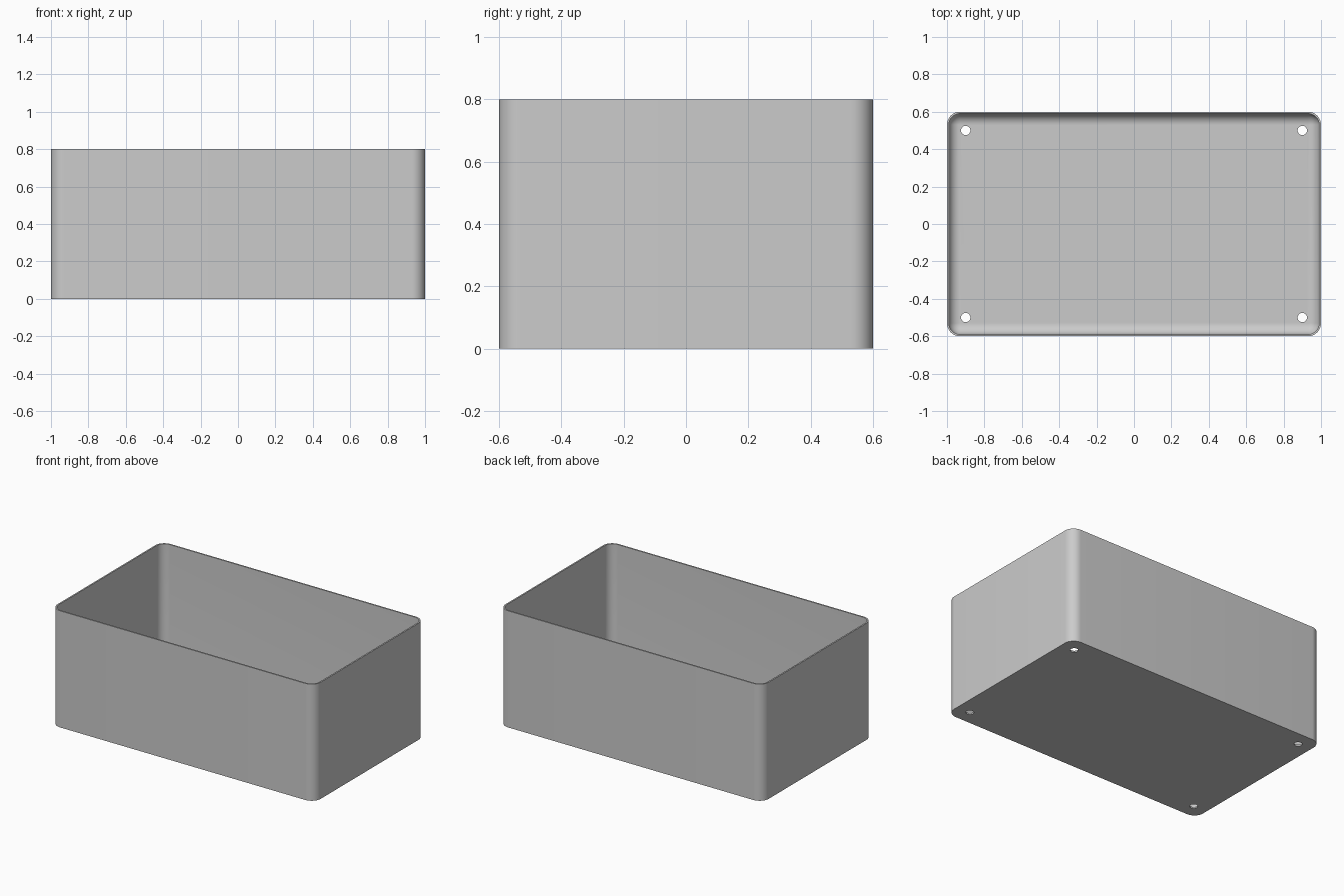
import bpy
import bmesh
from math import cos, sin, pi

if "Cube" in bpy.data.objects:
    bpy.data.objects.remove(bpy.data.objects["Cube"], do_unlink=True)

HALF_X, HALF_Y, HEIGHT = 1.0, 0.6, 0.8
CORNER, WALL, FILLET = 0.07, 0.01, 0.06
SEGMENTS = 12

grey = bpy.data.materials.new("plain_grey")
grey.use_nodes = True
colour = (0.6, 0.6, 0.6, 1)
grey.diffuse_color = colour
grey.node_tree.nodes["Principled BSDF"].inputs["Base Color"].default_value = colour


def add_ring(bm, inset, z):
    """Rounded rectangle of vertices, shrunk by inset."""
    radius = CORNER - inset
    ring = []
    for quarter, (sx, sy) in enumerate([(1, 1), (-1, 1), (-1, -1), (1, -1)]):
        for i in range(SEGMENTS + 1):
            a = (quarter + i / SEGMENTS) * pi / 2
            ring.append(bm.verts.new((sx * (HALF_X - CORNER) + radius * cos(a),
                                      sy * (HALF_Y - CORNER) + radius * sin(a), z)))
    return ring


# Open tray: outer wall, rim, inner wall and filleted inner floor edge
profile = [(0, 0), (0, HEIGHT), (WALL, HEIGHT)]
for i in range(SEGMENTS + 1):
    a = i / SEGMENTS * pi / 2
    profile.append((WALL + FILLET * (1 - cos(a)), WALL + FILLET * (1 - sin(a))))

bm = bmesh.new()
rings = [add_ring(bm, inset, z) for inset, z in profile]
for low, high in zip(rings, rings[1:]):
    for i in range(len(low)):
        j = (i + 1) % len(low)
        bm.faces.new((low[i], low[j], high[j], high[i]))
bm.faces.new(rings[0][::-1])
bm.faces.new(rings[-1])
bmesh.ops.remove_doubles(bm, verts=bm.verts, dist=0.0001)
bmesh.ops.recalc_face_normals(bm, faces=bm.faces)
mesh = bpy.data.meshes.new("open_box")
bm.to_mesh(mesh)
bm.free()
mesh.materials.append(grey)
box = bpy.data.objects.new("open_box", mesh)
bpy.context.collection.objects.link(box)
bpy.context.view_layer.objects.active = box

# Screw holes through the floor near each corner
for x in (-0.9, 0.9):
    for y in (-0.5, 0.5):
        bpy.ops.mesh.primitive_cylinder_add(vertices=32, radius=0.025, depth=0.1, location=(x, y, 0))
        cutter = bpy.context.object
        cutter.name = "hole_cutter"
        cutter.hide_render = True
        cutter.data.materials.append(grey)
        hole = box.modifiers.new("screw_hole", "BOOLEAN")
        hole.operation = "DIFFERENCE"
        hole.solver = "EXACT"
        hole.object = cutter
        bpy.context.view_layer.objects.active = box
        bpy.ops.object.modifier_apply(modifier=hole.name)
        bpy.data.objects.remove(cutter, do_unlink=True)

# Smooth corners and fillets, crisp rim
bpy.ops.object.select_all(action="DESELECT")
box.select_set(True)
bpy.context.view_layer.objects.active = box
bpy.ops.object.shade_smooth_by_angle(angle=pi / 6)
